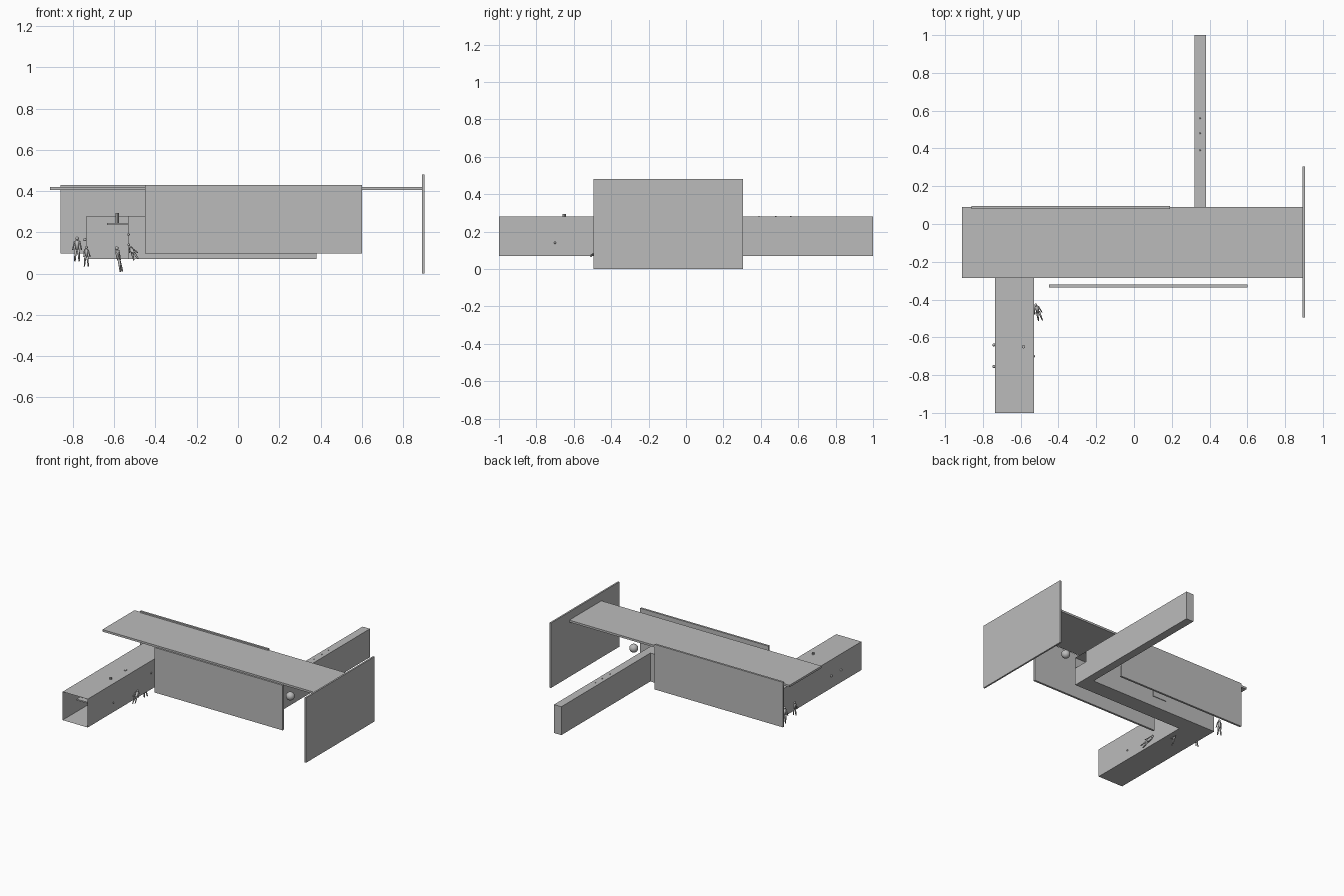
import bpy, bmesh, math
from mathutils import Vector, Matrix

cube = bpy.data.objects.get("Cube")
if cube:
    bpy.data.objects.remove(cube, do_unlink=True)

GREY = (0.5, 0.5, 0.5, 1.0)
grey = bpy.data.materials.new("plain grey")
grey.use_nodes = True
grey.diffuse_color = GREY
grey.node_tree.nodes["Principled BSDF"].inputs["Base Color"].default_value = GREY


def finish(name, bm, smooth=False):
    me = bpy.data.meshes.new(name)
    bm.to_mesh(me)
    bm.free()
    me.materials.append(grey)
    for p in me.polygons:
        p.use_smooth = smooth
    ob = bpy.data.objects.new(name, me)
    bpy.context.collection.objects.link(ob)
    return ob


def box(name, x, y, z):
    """Box from (min, max) ranges."""
    bm = bmesh.new()
    size = [r[1] - r[0] for r in (x, y, z)]
    mid = [(r[1] + r[0]) / 2 for r in (x, y, z)]
    bmesh.ops.create_cube(bm, size=1, matrix=Matrix.Translation(mid) @ Matrix.Diagonal((*size, 1)))
    return finish(name, bm)


def ball(name, centre, r, seg=16):
    bm = bmesh.new()
    bmesh.ops.create_uvsphere(bm, u_segments=seg, v_segments=seg // 2, radius=r,
                              matrix=Matrix.Translation(centre))
    return finish(name, bm, True)


def limb(bm, a, b, r1, r2):
    """Tapered rod between two points."""
    a, b = Vector(a), Vector(b)
    rot = (b - a).to_track_quat('Z', 'Y').to_matrix().to_4x4()
    bmesh.ops.create_cone(bm, cap_ends=True, segments=8, radius1=r1, radius2=r2,
                          depth=(b - a).length, matrix=Matrix.Translation((a + b) / 2) @ rot)


def figure(name, base, height, turn=0.0, lean=0.0):
    """Small person standing on base, built one unit tall."""
    bm = bmesh.new()
    bmesh.ops.create_uvsphere(bm, u_segments=10, v_segments=6, radius=0.075,
                              matrix=Matrix.Translation((0, 0, 0.92)))
    limb(bm, (0, 0, 0.48), (0, 0, 0.84), 0.075, 0.09)
    for s in (-1, 1):
        limb(bm, (s * 0.05, 0, 0.5), (s * 0.09, -0.04 * s, 0.0), 0.055, 0.03)
        limb(bm, (s * 0.1, 0, 0.8), (s * 0.18, -0.06, 0.45), 0.035, 0.025)
    bm.transform(Matrix.Translation(base) @ Matrix.Rotation(turn, 4, 'Z')
                 @ Matrix.Rotation(lean, 4, 'X') @ Matrix.Scale(height, 4))
    return finish(name, bm, True)


# Stepped corridor: wide front arm, cross passage, narrow back arm
plan = [(-0.735, -1), (-0.53, -1), (-0.53, -0.16), (0.38, -0.16),
        (0.38, 1), (0.32, 1), (0.32, -0.04), (-0.735, -0.04)]
bm = bmesh.new()
floor = bm.faces.new([bm.verts.new((x, y, 0.07)) for x, y in plan])
ext = bmesh.ops.extrude_face_region(bm, geom=[floor], use_keep_orig=True)
bmesh.ops.translate(bm, verts=[g for g in ext["geom"] if isinstance(g, bmesh.types.BMVert)],
                    vec=(0, 0, 0.21))
bmesh.ops.recalc_face_normals(bm, faces=bm.faces)
# Open mouth of the front arm
bmesh.ops.delete(bm, geom=[f for f in bm.faces if f.calc_center_median().y < -0.99],
                 context='FACES_ONLY')
# Window at the end of the cross passage
for co, no in (((0, -0.05, 0), (0, 1, 0)), ((0, 0, 0.2), (0, 0, 1))):
    side = [f for f in bm.faces if f.calc_center_median().x > 0.379]
    geom = set(side) | {e for f in side for e in f.edges} | {v for f in side for v in f.verts}
    bmesh.ops.bisect_plane(bm, geom=list(geom), plane_co=co, plane_no=no)
bmesh.ops.delete(bm, geom=[f for f in bm.faces if f.calc_center_median().x > 0.379
                           and f.calc_center_median().y < -0.05
                           and f.calc_center_median().z > 0.2], context='FACES_ONLY')
finish("corridor", bm)

# Floating roof and screens
box("roof_slab", (-0.91, 0.893), (-0.285, 0.09), (0.405, 0.42))
box("front_screen", (-0.45, 0.60), (-0.335, -0.32), (0.097, 0.43))
box("back_screen", (-0.86, 0.19), (0.08, 0.095), (0.097, 0.43))
box("end_screen", (0.892, 0.904), (-0.495, 0.305), (0.0, 0.48))

# Sphere beyond the end of the passage
ball("sphere", (0.505, -0.11, 0.24), 0.03, 32)

# Fittings
box("back_hatch", (-0.31, -0.20), (-0.04, -0.035), (0.145, 0.23))
box("mouth_shelf", (-0.635, -0.53), (-0.98, -0.94), (0.235, 0.245))
box("end_handle", (0.33, 0.37), (0.997, 1.0), (0.202, 0.208))
for i, (y, top) in enumerate(((-0.48, 0.284), (-0.65, 0.293))):
    bm = bmesh.new()
    limb(bm, (-0.585, y, 0.245), (-0.585, y, top), 0.009, 0.009)
    finish(f"roof_post_{i + 1}", bm)
for i, y in enumerate((-0.64, -0.755)):
    ball(f"side_knob_{i + 1}", (-0.742, y, 0.165), 0.008)
for i, (y, z) in enumerate(((-0.26, 0.19), (-0.70, 0.14))):
    ball(f"inner_knob_{i + 1}", (-0.53, y, z), 0.006)
for i, y in enumerate((0.39, 0.48, 0.56)):
    ball(f"arm_stud_{i + 1}", (0.35, y, 0.28), 0.004, 8)

# Small people around the corridor
figure("person_side", (-0.78, -0.04, 0.06), 0.12)
figure("person_corner", (-0.735, -0.22, 0.035), 0.10, 0.5)
figure("person_inner", (-0.565, -0.27, 0.01), 0.125, math.pi / 2, -0.2)
figure("person_climbing", (-0.495, -0.51, 0.07), 0.11, 0.3, -1.0)
